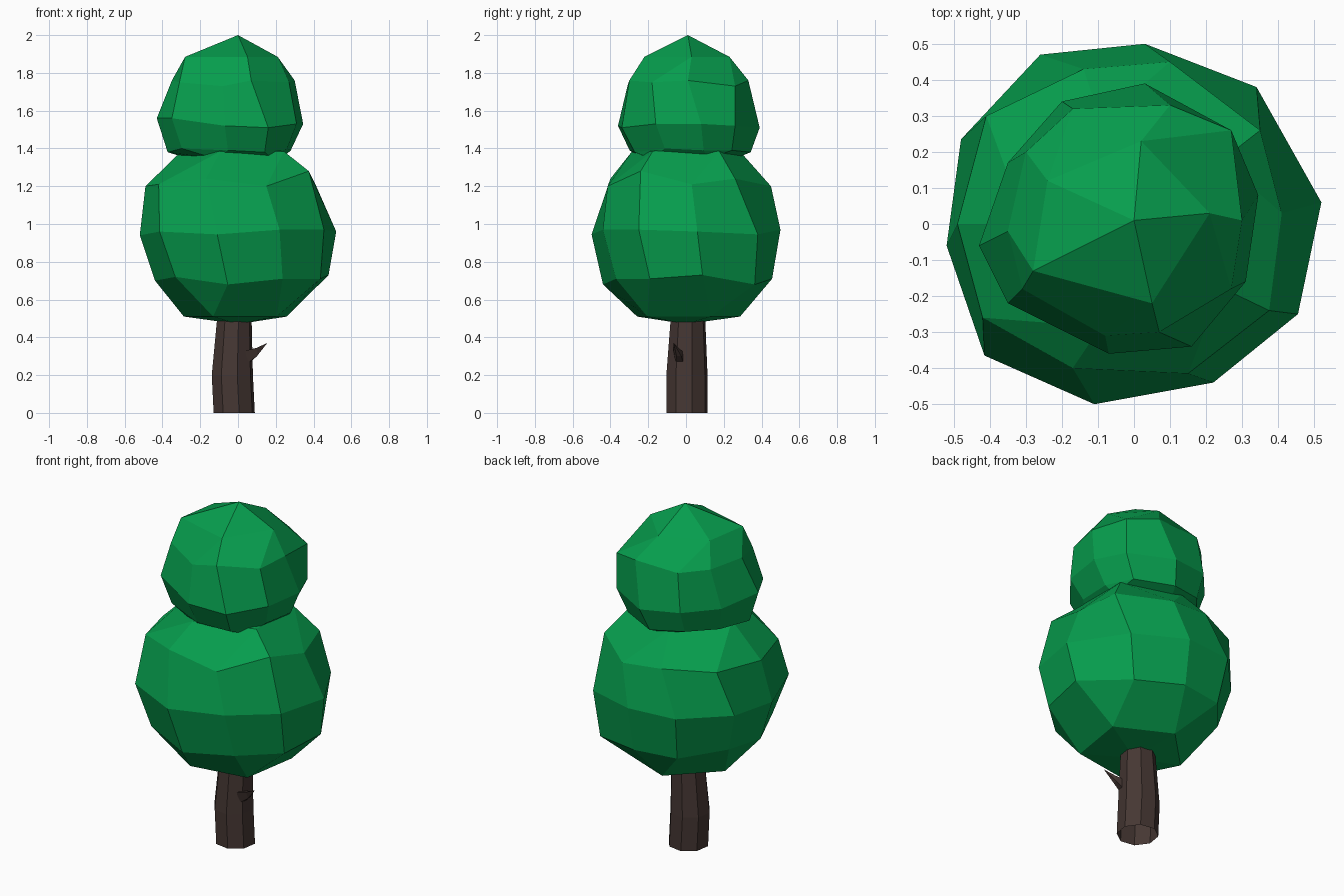
import bpy, bmesh, math

if "Cube" in bpy.data.objects:
    bpy.data.objects.remove(bpy.data.objects["Cube"])


def material(name, rgb):
    m = bpy.data.materials.new(name)
    m.diffuse_color = (*rgb, 1)
    m.use_nodes = True
    m.node_tree.nodes["Principled BSDF"].inputs["Base Color"].default_value = m.diffuse_color
    return m


green = material("leaf_green", (0.002, 0.34, 0.075))
brown = material("bark_brown", (0.06, 0.038, 0.033))


def loft(name, rings, mat, bottom=None, top=None):
    """Skin a stack of equal rings (repeated points merge); tips close the ends."""
    bm = bmesh.new()
    vs = [[bm.verts.new(p) for p in r] for r in rings]
    n = len(vs[0])
    for a, b in zip(vs, vs[1:]):
        for i in range(n):
            j = (i + 1) % n
            bm.faces.new((a[i], a[j], b[j], b[i]))
    for ring, tip in ((vs[0], bottom), (vs[-1], top)):
        if tip:
            t = bm.verts.new(tip)
            for i in range(n):
                bm.faces.new((ring[i], ring[(i + 1) % n], t))
    bmesh.ops.remove_doubles(bm, verts=bm.verts, dist=0.001)
    bmesh.ops.recalc_face_normals(bm, faces=bm.faces)
    me = bpy.data.meshes.new(name)
    bm.to_mesh(me)
    bm.free()
    me.materials.append(mat)
    ob = bpy.data.objects.new(name, me)
    bpy.context.collection.objects.link(ob)
    return ob


def ring(outline, heights, s=1, dx=0, dy=0, turn=0):
    """Outline scaled, turned and shifted, at alternating heights."""
    c, k = math.cos(math.radians(turn)), math.sin(math.radians(turn))
    return [(s * (x * c - y * k) + dx, s * (x * k + y * c) + dy,
             heights[i % len(heights)]) for i, (x, y) in enumerate(outline)]


def paired(points, z):
    """Five points matched to ten: each is shared by two neighbours."""
    return [(*points[((i + 1) // 2) % 5], z) for i in range(10)]


def pentagon(r, start):
    return [(r * math.cos(math.radians(start - 72 * i)),
             r * math.sin(math.radians(start - 72 * i))) for i in range(5)]


# Lower foliage
low = [(.52, .06), (.455, -.25), (.22, -.44), (-.11, -.5), (-.415, -.365),
       (-.52, -.06), (-.48, .235), (-.26, .47), (.03, .5), (.34, .38)]
shoulder = [(.41, .03), (.375, -.24), (.15, -.415), (-.17, -.4), (-.42, -.26),
            (-.49, 0), (-.41, .3), (-.14, .43), (.1, .45), (.35, .26)]
loft("lower_foliage", [
    paired(pentagon(.29, 27), .51),
    ring(low, [.73, .71, .71, .68, .72, .7], .89, .02, .01, 3),
    ring(low, [.96, .97, .97, .945, .96, .94]),
    ring(shoulder, [1.21, 1.28, 1.2, 1.24, 1.21, 1.2, 1.22, 1.22, 1.2, 1.24]),
    paired(pentagon(.3, 36), 1.385)], green, (0, 0, .47), (0, 0, 1.43))

# Upper foliage
up = [(.345, .08), (.31, -.16), (.16, -.34), (-.07, -.36), (-.35, -.22),
      (-.43, -.06), (-.35, .17), (-.2, .34), (.03, .39), (.27, .26)]
brow = [(.30, .01), (.27, -.18), (.07, -.3), (-.08, -.31), (-.31, -.18),
        (-.35, -.02), (-.3, .2), (-.17, .32), (.1, .33), (.27, .26)]
crown = [(.21, .03), (.05, -.22), (-.28, -.13), (-.24, .12), (.02, .23)]
loft("upper_foliage", [
    paired(pentagon(.26, 27), 1.345),
    ring(up, [1.39, 1.4, 1.38], .85, -.01, .01, 3),
    ring(up, [1.53, 1.53, 1.51, 1.52, 1.56, 1.56]),
    ring(brow, [1.76, 1.75, 1.76, 1.73, 1.75, 1.76]),
    [(*crown[k], 1.885) for k in (0, 0, 1, 1, 2, 2, 3, 3, 4, 4)]],
    green, (-.02, 0, 1.33), (0, .01, 2.0))


# Trunk, open at the ground
def circle(cx, cy, z, r):
    return [(cx + r * math.cos(math.tau * (i + .3) / 8),
             cy + r * math.sin(math.tau * (i + .3) / 8), z) for i in range(8)]


loft("trunk", [circle(-.02, .005, 0, .112), circle(-.03, .005, .2, .112),
               circle(-.02, .01, .48, .095), circle(-.02, .01, .56, .09)], brown)

# Branch stub
loft("branch", [[(.04, -.07, .33), (.04, -.01, .32), (.045, -.01, .25), (.045, -.055, .26)],
                [(.1, -.068, .345), (.1, -.03, .335), (.1, -.025, .3), (.1, -.05, .3)]],
     brown, top=(.155, -.065, .37))
